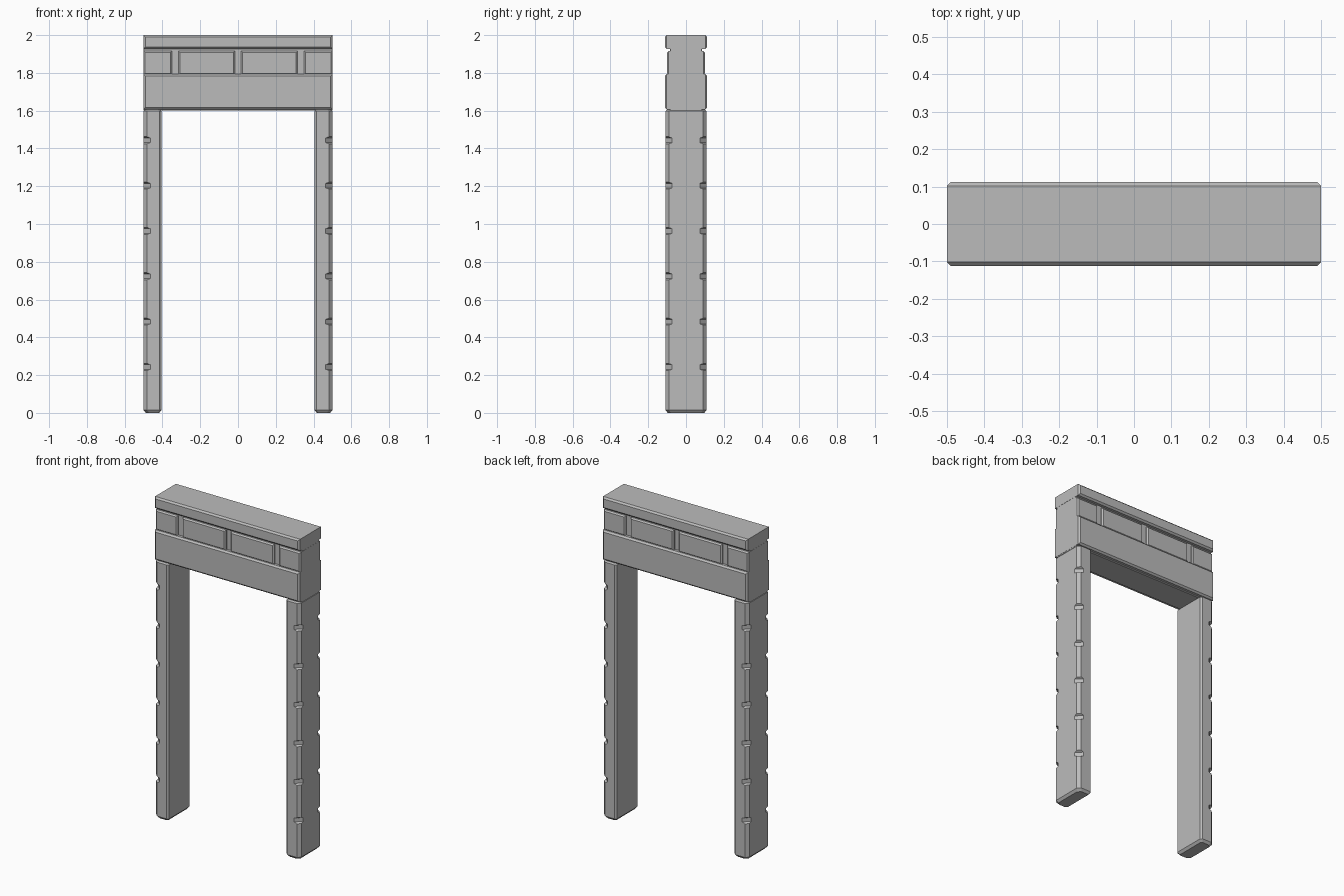
import bpy, bmesh

if "Cube" in bpy.data.objects:
    bpy.data.objects.remove(bpy.data.objects["Cube"], do_unlink=True)

# One plain stone colour
stone = bpy.data.materials.new("grey stone")
stone.use_nodes = True
COLOUR = (0.5, 0.5, 0.5, 1)
stone.diffuse_color = COLOUR
stone.node_tree.nodes["Principled BSDF"].inputs["Base Color"].default_value = COLOUR


def loft(name, rings):
    """Skin a list of equal-length closed rings and cap both ends."""
    bm = bmesh.new()
    loops = [[bm.verts.new(p) for p in ring] for ring in rings]
    n = len(loops[0])
    for a, b in zip(loops, loops[1:]):
        for i in range(n):
            j = (i + 1) % n
            bm.faces.new((a[i], a[j], b[j], b[i]))
    bm.faces.new(loops[0])
    bm.faces.new(loops[-1])
    bmesh.ops.recalc_face_normals(bm, faces=bm.faces)
    mesh = bpy.data.meshes.new(name)
    bm.to_mesh(mesh)
    bm.free()
    mesh.materials.append(stone)
    obj = bpy.data.objects.new(name, mesh)
    bpy.context.collection.objects.link(obj)
    return obj


def slab(name, x0, x1, z0, z1, depth, bevel):
    """Block running front to back, chamfered around its front and back faces."""
    def ring(y, s):
        return [(x0 + s, y, z0 + s), (x1 - s, y, z0 + s),
                (x1 - s, y, z1 - s), (x0 + s, y, z1 - s)]
    inner = depth - bevel
    return loft(name, [ring(-depth, bevel), ring(-inner, 0),
                       ring(inner, 0), ring(depth, bevel)])


def post_ring(side, z, cut, inset=0):
    """Post section: small inner chamfers, wide outer chamfers of size cut."""
    a, b, d = 0.405 + inset, 0.5 - inset, 0.109 - inset
    half = [(a, d - 0.01), (a + 0.01, d), (b - cut, d), (b, d - cut)]
    pts = [(x, -y) for x, y in half] + [(x, y) for x, y in reversed(half)]
    return [(side * x, y, z) for x, y in pts]


# Posts with evenly spaced notches along the outer corners
CHAMFER, NOTCH = 0.018, 0.036
for name, side in (("left_post", 1), ("right_post", -1)):
    rings = [post_ring(side, 0, CHAMFER, 0.012), post_ring(side, 0.015, CHAMFER)]
    for i in range(1, 7):
        z = 0.24 * i + 0.003
        rings += [post_ring(side, z - 0.019, CHAMFER), post_ring(side, z - 0.012, NOTCH),
                  post_ring(side, z + 0.012, NOTCH), post_ring(side, z + 0.019, CHAMFER)]
    rings += [post_ring(side, 1.597, CHAMFER), post_ring(side, 1.605, CHAMFER, 0.008)]
    loft(name, rings)

# Lintel: recessed core, lower band and top cap
slab("lintel_core", -0.499, 0.499, 1.6, 1.99, 0.085, 0.002)
slab("lintel_band", -0.5, 0.5, 1.607, 1.793, 0.112, 0.01)
slab("top_cap", -0.5, 0.5, 1.927, 2.0, 0.112, 0.01)

# Frieze blocks separated by narrow grooves
GAP = 0.017
edges = [-0.5, -0.333, 0, 0.333, 0.5]
for i in range(4):
    x0 = edges[i] + (GAP if i > 0 else 0)
    x1 = edges[i + 1] - (GAP if i < 3 else 0)
    slab("frieze_block_%d" % (i + 1), x0, x1, 1.79, 1.916, 0.1, 0.008)
